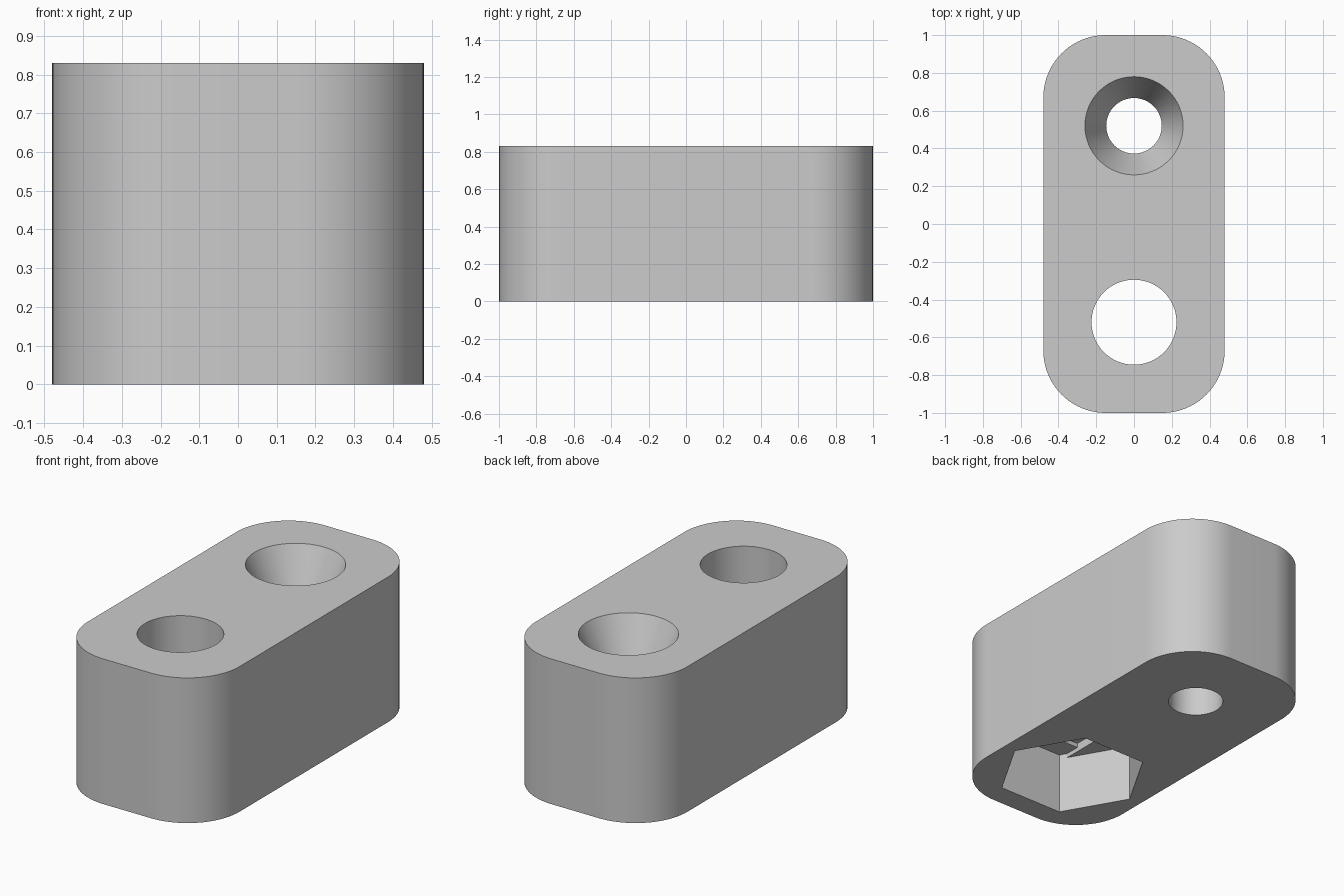
import bpy, bmesh, math

HEIGHT, HALF_X, HALF_Y, CORNER = 0.83, 0.48, 1.0, 0.33
HOLE_Y = 0.52
NUT_DEPTH, STEP = 0.33, 0.025

cube = bpy.data.objects.get("Cube")
if cube:
    bpy.data.objects.remove(cube, do_unlink=True)

# Single grey plastic
grey = bpy.data.materials.new("grey_plastic")
grey.use_nodes = True
colour = (0.6, 0.6, 0.6, 1)
grey.diffuse_color = colour
grey.node_tree.nodes["Principled BSDF"].inputs["Base Color"].default_value = colour


def ring(radius, sides, y):
    """Regular polygon with its first corner on +x."""
    turn = 2 * math.pi / sides
    return [(radius * math.cos(i * turn), y + radius * math.sin(i * turn)) for i in range(sides)]


def box(half_x, half_y, y):
    return [(-half_x, y - half_y), (half_x, y - half_y), (half_x, y + half_y), (-half_x, y + half_y)]


def rounded_box(half_x, half_y, radius, steps=20):
    points = []
    for quarter, (sx, sy) in enumerate([(1, 1), (-1, 1), (-1, -1), (1, -1)]):
        for i in range(steps + 1):
            a = (quarter + i / steps) * math.pi / 2
            points.append((sx * (half_x - radius) + radius * math.cos(a),
                           sy * (half_y - radius) + radius * math.sin(a)))
    return points


def loft(name, sections):
    """Closed solid through (outline, z) sections, bottom to top."""
    bm = bmesh.new()
    loops = [[bm.verts.new((x, y, z)) for x, y in outline] for outline, z in sections]
    bm.faces.new(loops[0][::-1])
    bm.faces.new(loops[-1])
    for low, high in zip(loops, loops[1:]):
        n = len(low)
        for i in range(n):
            j = (i + 1) % n
            bm.faces.new((low[i], low[j], high[j], high[i]))
    mesh = bpy.data.meshes.new(name)
    bm.to_mesh(mesh)
    bm.free()
    obj = bpy.data.objects.new(name, mesh)
    bpy.context.collection.objects.link(obj)
    mesh.materials.append(grey)
    return obj


# Rounded block
body = loft("block", [(rounded_box(HALF_X, HALF_Y, CORNER), z) for z in (0, HEIGHT)])

# Countersunk screw hole: straight bore opening into a cone at the top
bore, head = 0.147, 0.26
cone_depth = 0.25
flare = (head - bore) / cone_depth * 0.1
screw_hole = loft("screw_hole_cutter", [
    (ring(bore, 64, HOLE_Y), -0.1),
    (ring(bore, 64, HOLE_Y), HEIGHT - cone_depth),
    (ring(head + flare, 64, HOLE_Y), HEIGHT + 0.1)])

# Plain bolt hole with a hexagonal nut pocket and two shallow steps above it
bolt = 0.225
bolt_hole = loft("bolt_hole_cutter", [(ring(bolt, 64, -HOLE_Y), z) for z in (0.1, HEIGHT + 0.1)])
nut = 0.405
nut_pocket = loft("nut_pocket_cutter", [(ring(nut, 6, -HOLE_Y), z) for z in (-0.1, NUT_DEPTH)])
slot = loft("slot_step_cutter", [(box(bolt, nut * math.cos(math.pi / 6), -HOLE_Y), z)
                                 for z in (NUT_DEPTH - 0.1, NUT_DEPTH + STEP)])
# Keep the slot inside the hexagon
trim = loft("slot_trim", [(ring(nut, 6, -HOLE_Y), z) for z in (0, HEIGHT)])
square = loft("square_step_cutter", [(box(bolt, bolt, -HOLE_Y), z)
                                     for z in (NUT_DEPTH - 0.05, NUT_DEPTH + 2 * STEP)])


def apply_boolean(target, cutter, operation):
    mod = target.modifiers.new("cut", 'BOOLEAN')
    mod.operation, mod.solver, mod.object = operation, 'EXACT', cutter
    bpy.context.view_layer.objects.active = target
    bpy.ops.object.modifier_apply(modifier=mod.name)
    bpy.data.objects.remove(cutter, do_unlink=True)


apply_boolean(slot, trim, 'INTERSECT')
for cutter in (screw_hole, bolt_hole, nut_pocket, slot, square):
    apply_boolean(body, cutter, 'DIFFERENCE')

# Smooth curved walls, crisp rims
bpy.ops.object.select_all(action='DESELECT')
body.select_set(True)
bpy.context.view_layer.objects.active = body
bpy.ops.object.shade_smooth_by_angle(angle=math.radians(20))
